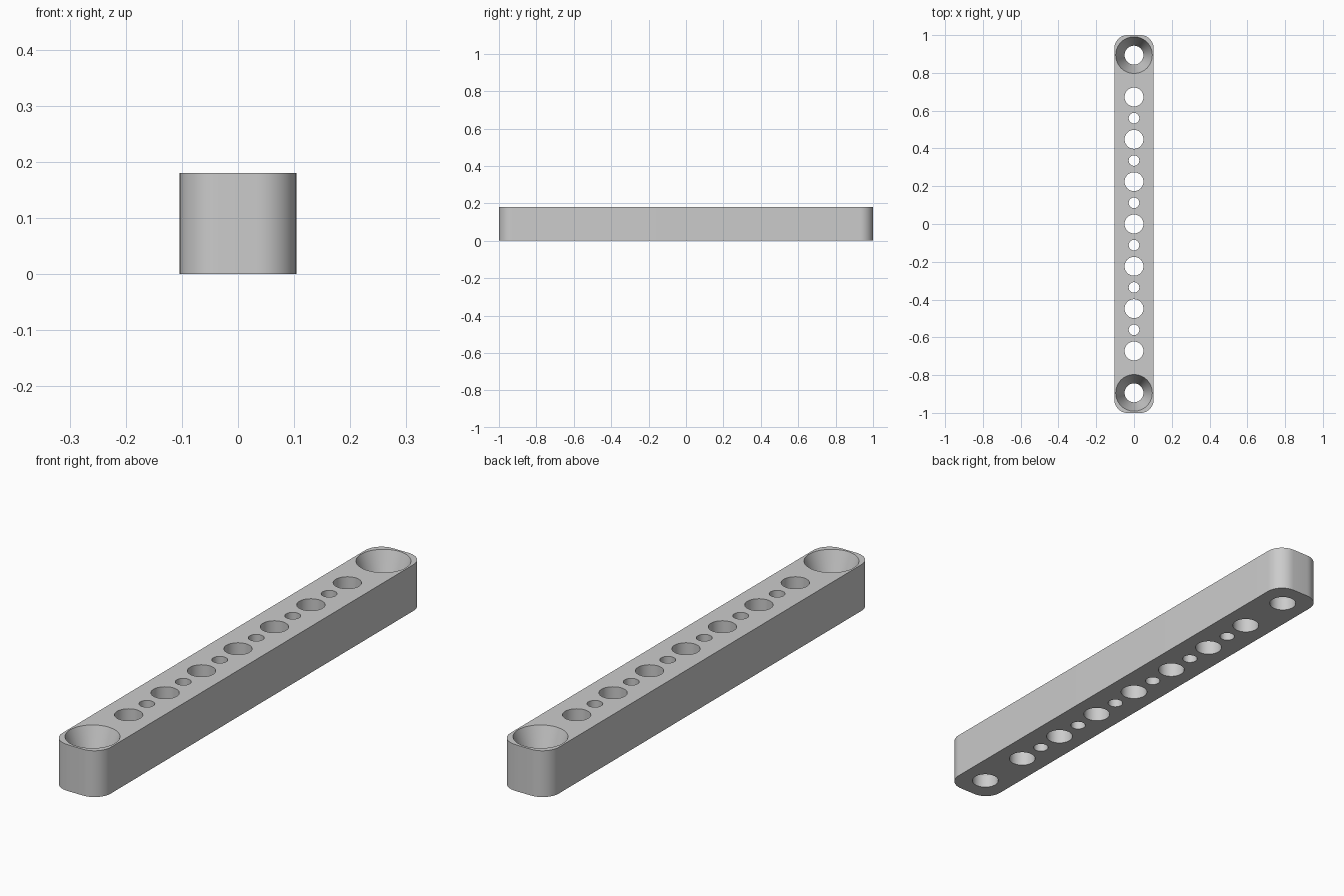
import bpy
import bmesh
import math

default = bpy.data.objects.get("Cube")
if default:
    bpy.data.objects.remove(default, do_unlink=True)

HALF_W, HALF_L, HEIGHT, CORNER = 0.104, 1.0, 0.18, 0.07
PITCH, END_Y = 0.224, 0.894
BIG_R, SMALL_R, SINK_R, SINK_Z = 0.05, 0.028, 0.097, 0.05

grey = bpy.data.materials.new("plain grey")
grey.use_nodes = True
grey.diffuse_color = (0.6, 0.6, 0.6, 1)
grey.node_tree.nodes["Principled BSDF"].inputs["Base Color"].default_value = grey.diffuse_color


def make_object(name, bm):
    bmesh.ops.recalc_face_normals(bm, faces=bm.faces)
    mesh = bpy.data.meshes.new(name)
    bm.to_mesh(mesh)
    bm.free()
    mesh.materials.append(grey)
    obj = bpy.data.objects.new(name, mesh)
    bpy.context.collection.objects.link(obj)
    return obj


def add_turned(bm, y, profile, sides=48):
    """Closed turned solid on the z axis at y, from (radius, z) pairs."""
    rings = []
    for r, z in profile:
        rings.append([bm.verts.new((r * math.cos(a), y + r * math.sin(a), z))
                      for a in (math.tau * i / sides for i in range(sides))])
    for low, high in zip(rings, rings[1:]):
        for i in range(sides):
            j = (i + 1) % sides
            bm.faces.new((low[i], low[j], high[j], high[i]))
    bm.faces.new(rings[0][::-1])
    bm.faces.new(rings[-1])


# Bar: rounded rectangle, extruded upward
bm = bmesh.new()
outline = []
for k, (sx, sy) in enumerate([(1, 1), (-1, 1), (-1, -1), (1, -1)]):
    for i in range(13):
        a = math.pi / 2 * (k + i / 12)
        outline.append(bm.verts.new((sx * (HALF_W - CORNER) + CORNER * math.cos(a),
                                     sy * (HALF_L - CORNER) + CORNER * math.sin(a), 0)))
base = bm.faces.new(outline)
top = bmesh.ops.extrude_face_region(bm, geom=[base])["geom"]
bmesh.ops.translate(bm, vec=(0, 0, HEIGHT),
                    verts=[v for v in top if isinstance(v, bmesh.types.BMVert)])
bar = make_object("perforated_bar", bm)

# Hole cutters: alternating large and small holes, flared holes at the ends
bm = bmesh.new()
over = 0.02
for i in range(-6, 7):
    r = SMALL_R if i % 2 else BIG_R
    add_turned(bm, i * PITCH / 2, [(r, -over), (r, HEIGHT + over)])
for y in (-END_Y, END_Y):
    add_turned(bm, y, [(BIG_R, -over), (BIG_R, SINK_Z),
                       (SINK_R, HEIGHT), (SINK_R, HEIGHT + over)])
cutter = make_object("hole_cutter", bm)
cutter.hide_render = True

cut = bar.modifiers.new("holes", "BOOLEAN")
cut.operation = "DIFFERENCE"
cut.solver = "EXACT"
cut.object = cutter

bpy.ops.object.select_all(action="DESELECT")
bar.select_set(True)
bpy.context.view_layer.objects.active = bar
bpy.ops.object.modifier_apply(modifier=cut.name)
bpy.data.objects.remove(cutter, do_unlink=True)
bpy.ops.object.shade_smooth_by_angle(angle=math.radians(15))
